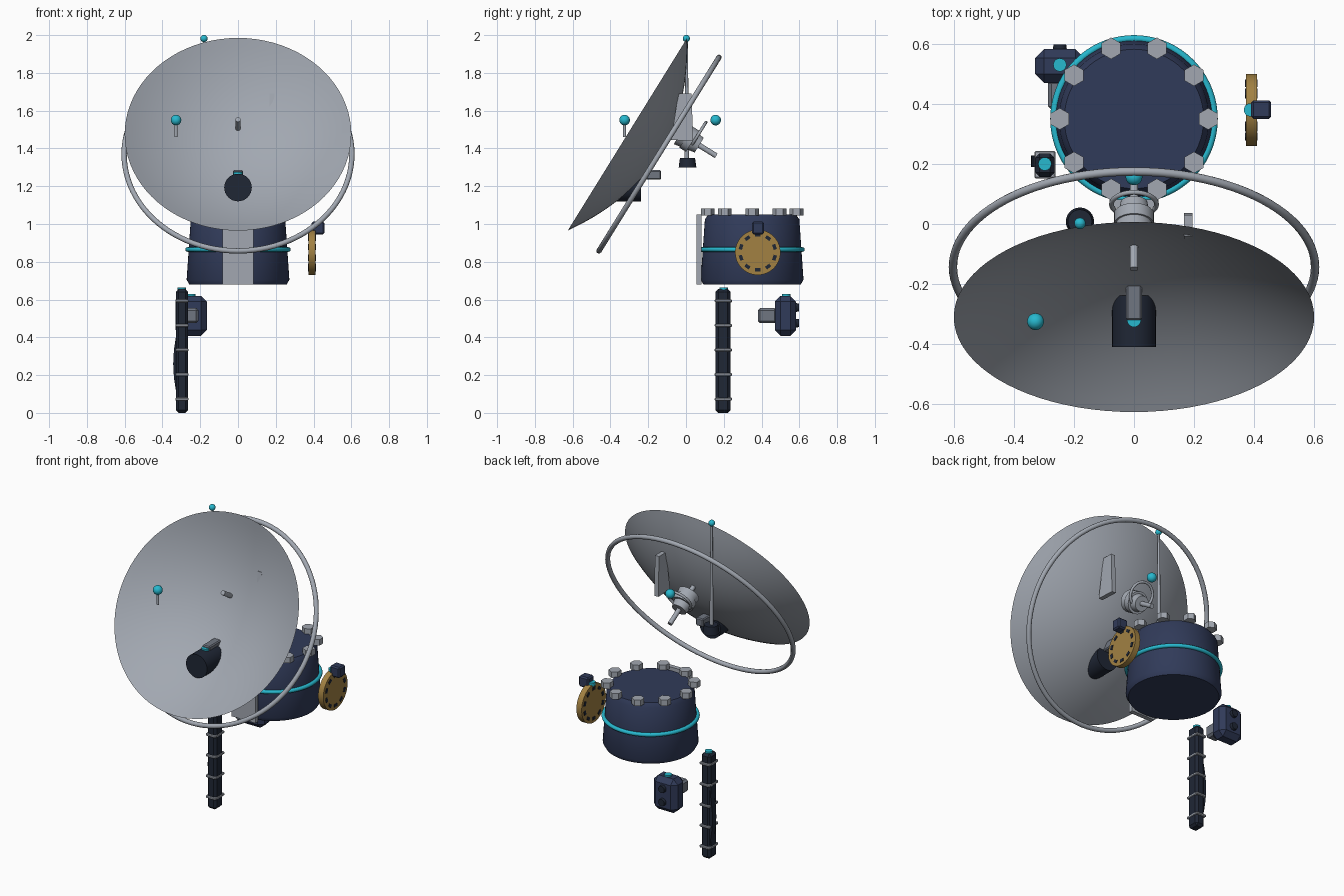
import bpy, bmesh, math
from math import pi, sin, cos
from mathutils import Vector

if "Cube" in bpy.data.objects:
    bpy.data.objects.remove(bpy.data.objects["Cube"])

def mat(name, rgb):
    m = bpy.data.materials.new(name)
    m.diffuse_color = (*rgb, 1)
    m.use_nodes = True
    m.node_tree.nodes["Principled BSDF"].inputs["Base Color"].default_value = m.diffuse_color
    return m

NAVY = mat("navy", (0.03, 0.043, 0.10))
DARK = mat("charcoal", (0.014, 0.02, 0.036))
CYAN = mat("cyan", (0.02, 0.48, 0.62))
GOLD = mat("gold", (0.36, 0.22, 0.055))
GREY = mat("grey", (0.36, 0.39, 0.44))
STEEL = mat("steel", (0.16, 0.18, 0.22))
BACK = Vector((0, 0.85, -0.527)).normalized()   # dish axis, pointing backwards

def finish(bm, name, m, loc=(0, 0, 0), axis=(0, 0, 1), smooth=True):
    bmesh.ops.recalc_face_normals(bm, faces=bm.faces)
    me = bpy.data.meshes.new(name)
    bm.to_mesh(me)
    bm.free()
    ob = bpy.data.objects.new(name, me)
    bpy.context.collection.objects.link(ob)
    ob.location = loc
    if Vector(axis).normalized() != Vector((0, 0, 1)):
        ob.rotation_euler = Vector(axis).to_track_quat('Z', 'Y').to_euler()
    me.materials.append(m)
    if smooth:
        bpy.context.view_layer.objects.active = ob
        ob.select_set(True)
        bpy.ops.object.shade_smooth_by_angle(angle=math.radians(35))
        ob.select_set(False)
    return ob

def lathe(name, profile, m, loc=(0, 0, 0), axis=(0, 0, 1), segs=48, closed=False, turn=0, smooth=True):
    bm = bmesh.new()
    vs = [bm.verts.new((r * cos(turn), r * sin(turn), z)) for r, z in profile]
    for a, b in zip(vs, vs[1:] + vs[:1] if closed else vs[1:]):
        bm.edges.new((a, b))
    bmesh.ops.spin(bm, geom=bm.verts[:] + bm.edges[:], cent=(0, 0, 0), axis=(0, 0, 1),
                   angle=2 * pi, steps=segs)
    bmesh.ops.remove_doubles(bm, verts=bm.verts[:], dist=1e-5)
    return finish(bm, name, m, loc, axis, smooth)

def rod(name, a, b, r1, r2, m, segs=24, **kw):
    a, b = Vector(a), Vector(b)
    h = (b - a).length
    return lathe(name, [(0, 0), (r1, 0), (r2, h), (0, h)], m, a, b - a, segs, **kw)

def ring(name, R, r, m, loc, axis=(0, 0, 1), segs=72):
    prof = [(R + r * cos(i * pi / 6), r * sin(i * pi / 6)) for i in range(12)]
    return lathe(name, prof, m, loc, axis, segs, closed=True)

def ball(name, r, loc):
    prof = [(r * sin(i * pi / 12), -r * cos(i * pi / 12)) for i in range(13)]
    return lathe(name, prof, CYAN, loc, segs=24)

def box(name, lo, hi, m, bevel=0.0, rot=0):
    lo, hi = Vector(lo), Vector(hi)
    bm = bmesh.new()
    bmesh.ops.create_cube(bm, size=1)
    bmesh.ops.scale(bm, vec=hi - lo, verts=bm.verts)
    if bevel:
        bmesh.ops.bevel(bm, geom=bm.edges[:], offset=bevel, segments=1, affect='EDGES')
    ob = finish(bm, name, m, (lo + hi) / 2, smooth=False)
    ob.rotation_euler.x = rot
    return ob

def prism(name, outline, lo, hi, m, axis):
    """Extrude a 2D outline along x (yz outline) or y (xz outline)."""
    put = (lambda p, t: (t, *p)) if axis == 'x' else (lambda p, t: (p[0], t, p[1]))
    bm = bmesh.new()
    f = bm.faces.new([bm.verts.new(put(p, lo)) for p in outline])
    ext = bmesh.ops.extrude_face_region(bm, geom=[f])['geom']
    d = Vector(put((0, 0), hi - lo))
    bmesh.ops.translate(bm, vec=d, verts=[v for v in ext if isinstance(v, bmesh.types.BMVert)])
    return finish(bm, name, m, smooth=False)

# Parabolic dish and the hoop behind it
N, D, T = 16, 0.195, 0.006
bowl = [(0.6 * i / N, D * (1 - (i / N) ** 2)) for i in range(N + 1)]
outer = [(r, z + T * (1 - r / 0.6)) for r, z in bowl[:-1]]
rim_center = Vector((0, -0.31, 1.475))
lathe("dish", bowl + outer[::-1], GREY, rim_center, BACK, segs=80)
ring("support_hoop", 0.603, 0.014, GREY, (0, -0.143, 1.37), BACK, segs=96)

# Receiver barrel with arm
rod("receiver_barrel", (0, -0.41, 1.193), (0, -0.238, 1.193), 0.073, 0.073, DARK, 32)
rod("receiver_light", (0, -0.32, 1.255), (0, -0.32, 1.275), 0.023, 0.023, CYAN)
box("receiver_arm", (-0.026, -0.32, 1.235), (0.026, -0.132, 1.285), STEEL, 0.006)

# Hub behind the dish
rod("hub_spindle", (0, -0.15, 1.553), (0, 0.16, 1.361), 0.014, 0.014, GREY)
rod("hub_cone", (0, -0.03, 1.479), (0, 0.07, 1.417), 0.066, 0.045, GREY, 32)
rod("hub_collar", (0, 0.0, 1.46), (0, 0.035, 1.438), 0.066, 0.066, GREY, 32)
ring("hub_ring", 0.075, 0.008, GREY, (0, 0.066, 1.475), BACK, segs=40)
rod("hub_light", (0, 0.025, 1.48), (0, 0.025, 1.505), 0.021, 0.021, CYAN)
ball("hub_beacon", 0.028, (0, 0.157, 1.55))

# Fin plate
prism("fin_plate", [(-0.08, 1.445), (0.037, 1.44), (0.03, 1.69), (-0.04, 1.69)], 0.166, 0.194, GREY, 'x')

# Mast with beacon, and side beacon
rod("mast_base", (-0.18, 0.008, 1.298), (-0.18, 0.008, 1.35), 0.047, 0.04, DARK)
rod("mast", (-0.18, 0.004, 1.34), (-0.18, 0.004, 1.975), 0.012, 0.006, GREY, 16)
ball("mast_beacon", 0.019, (-0.18, 0.002, 1.982))
rod("side_beacon_post", (-0.328, -0.325, 1.46), (-0.328, -0.325, 1.54), 0.008, 0.008, GREY, 16)
ball("side_beacon", 0.028, (-0.328, -0.325, 1.55))

# Drum base with band, front plate and bolts
C = Vector((0, 0.35, 0))
lathe("drum", [(0, 0.68), (0.258, 0.68), (0.272, 0.705), (0.25, 1.025), (0.232, 1.05), (0, 1.05)],
      NAVY, C, segs=64)
ring("drum_band", 0.267, 0.012, CYAN, (0, 0.35, 0.865))
box("drum_front_plate", (-0.082, 0.055, 0.68), (0.082, 0.082, 1.05), GREY)
for i in range(10):
    a = i * pi / 5
    p = C + Vector((0.247 * cos(a), 0.247 * sin(a), 1.045))
    rod(f"drum_bolt_{i}", p, p + Vector((0, 0, 0.037)), 0.036, 0.036, GREY, 6, turn=pi / 6, smooth=False)

# Gold wheel with studs and sensor
W = Vector((0.391, 0.38, 0.85))
rod("wheel", W - Vector((0.018, 0, 0)), W + Vector((0.018, 0, 0)), 0.12, 0.12, GOLD, 48)
for i in range(10):
    a = (i + 0.5) * pi / 5
    p = W + Vector((0, 0.093 * cos(a), 0.093 * sin(a)))
    h = Vector((0.021, 0.009, 0.014))
    box(f"wheel_stud_{i}", p - h, p + h, DARK, 0, a)
box("wheel_sensor", (0.39, 0.35, 0.945), (0.457, 0.412, 1.012), NAVY, 0.008)
rod("wheel_light", (0.388, 0.38, 0.96), (0.388, 0.38, 0.982), 0.022, 0.022, CYAN)

# Banded post with a curved grip
box("post", (-0.329, 0.157, 0.0), (-0.265, 0.235, 0.655), DARK, 0.014)
rod("post_light", (-0.297, 0.2, 0.645), (-0.297, 0.2, 0.665), 0.022, 0.022, CYAN)
arc = [(-0.315 - 0.028 * sin(pi * i / 10), 0.05 + 0.42 * i / 10) for i in range(11)]
prism("post_grip", arc, 0.19, 0.228, DARK, 'y')
for i in range(5):
    z = 0.073 + 0.13 * i
    box(f"post_band_{i}", (-0.332, 0.152, z - 0.008), (-0.262, 0.243, z + 0.008), GREY, 0.004)

# Control box with arm and knobs
box("control_box", (-0.33, 0.47, 0.408), (-0.165, 0.582, 0.62), NAVY, 0.03)
box("control_arm", (-0.287, 0.38, 0.475), (-0.21, 0.48, 0.555), STEEL, 0.012)
rod("control_light", (-0.247, 0.53, 0.61), (-0.247, 0.53, 0.63), 0.022, 0.022, CYAN)
for i, z in enumerate((0.475, 0.558)):
    rod(f"control_knob_{i}", (-0.247, 0.57, z), (-0.247, 0.598, z), 0.025, 0.021, DARK)
